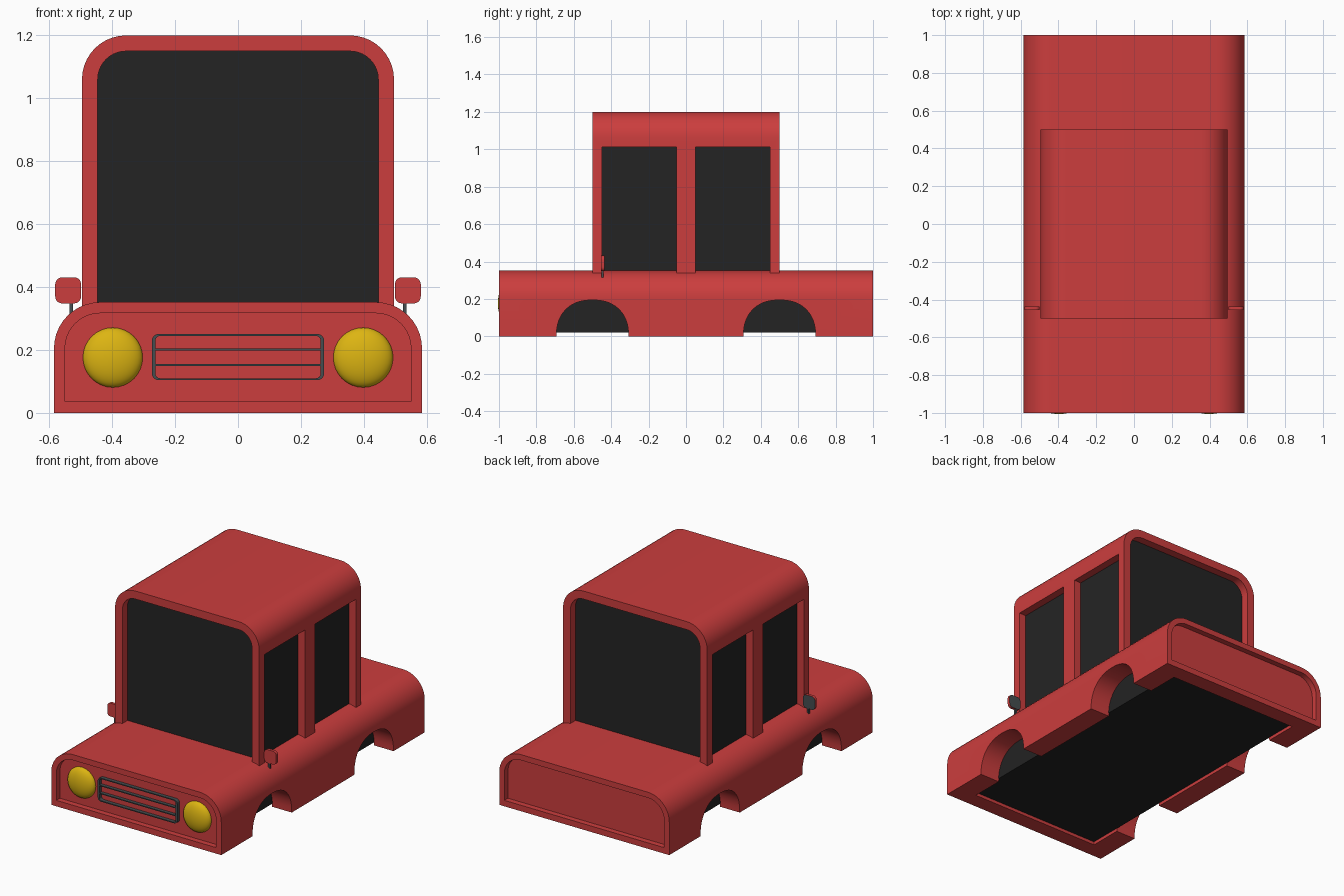
import bpy, bmesh, math
from mathutils import Vector

if "Cube" in bpy.data.objects:
    bpy.data.objects.remove(bpy.data.objects["Cube"])


def material(name, rgb):
    m = bpy.data.materials.new(name)
    m.diffuse_color = (*rgb, 1)
    m.use_nodes = True
    m.node_tree.nodes["Principled BSDF"].inputs["Base Color"].default_value = m.diffuse_color
    return m


RED = material("red paint", (0.60, 0.047, 0.047))
DARK = material("dark glass", (0.017, 0.017, 0.017))
YELLOW = material("yellow lamp", (0.72, 0.46, 0.006))
GREY = material("dark grey metal", (0.06, 0.075, 0.08))


def rounded(hw, z0, z1, r, r_low=0, cx=0, n=10):
    """Outline in the x-z plane with rounded top (and optionally bottom) corners."""
    pts = []
    for sx, sz, rad, a0 in ((1, 1, r, 0), (-1, 1, r, 90), (-1, -1, r_low, 180), (1, -1, r_low, 270)):
        ox = cx + sx * (hw - rad)
        oz = z1 - rad if sz > 0 else z0 + rad
        for i in range(n + 1 if rad else 1):
            a = math.radians(a0 + 90 * i / n)
            pts.append((ox + rad * math.cos(a), oz + rad * math.sin(a)))
    return pts


def prism(name, pts, lo, hi, mat, axis="y"):
    """Extrude an outline along y (or along x) from lo to hi."""
    bm = bmesh.new()

    def place(p, d):
        return (p[0], d, p[1]) if axis == "y" else (d, p[0], p[1])
    a = [bm.verts.new(place(p, lo)) for p in pts]
    b = [bm.verts.new(place(p, hi)) for p in pts]
    bm.faces.new(a)
    bm.faces.new(b[::-1])
    for i in range(len(pts)):
        j = (i + 1) % len(pts)
        bm.faces.new((a[i], b[i], b[j], a[j]))
    bmesh.ops.recalc_face_normals(bm, faces=bm.faces)
    me = bpy.data.meshes.new(name)
    bm.to_mesh(me)
    bm.free()
    me.materials.append(mat)
    ob = bpy.data.objects.new(name, me)
    bpy.context.collection.objects.link(ob)
    return ob


def select(ob):
    bpy.ops.object.select_all(action="DESELECT")
    ob.select_set(True)
    bpy.context.view_layer.objects.active = ob


def cut(ob, cutter):
    mod = ob.modifiers.new("cut", "BOOLEAN")
    mod.operation, mod.solver, mod.object = "DIFFERENCE", "EXACT", cutter
    select(ob)
    bpy.ops.object.modifier_apply(modifier=mod.name)
    bpy.data.objects.remove(cutter)


def smooth(ob):
    select(ob)
    bpy.ops.object.shade_smooth_by_angle(angle=math.radians(30))


def box(name, x, y, z, mat):
    return prism(name, [(x[0], z[0]), (x[1], z[0]), (x[1], z[1]), (x[0], z[1])], y[0], y[1], mat)


# Lower body with recessed end panels, open underside and wheel arches
body = prism("lower_body", rounded(0.585, 0, 0.352, 0.147), -1, 1, RED)
for s in (-1, 1):
    y0, y1 = sorted((s * 0.965, s * 1.1))
    cut(body, prism("end_cutter", rounded(0.55, 0.037, 0.317, 0.112), y0, y1, RED))
cut(body, box("floor_cutter", (-0.45, 0.45), (-0.9, 0.9), (-0.1, 0.25), RED))
for cy in (-0.5, 0.5):
    arch = [(cy - 0.193, -0.1), (cy + 0.193, -0.1)]
    for i in range(25):
        a = math.pi * i / 24
        c, sn = math.cos(a), math.sin(a)
        arch.append((cy + 0.193 * math.copysign(abs(c) ** 0.87, c), 0.194 * max(sn, 0) ** 0.87))
    cut(body, prism("arch_cutter", arch, -0.8, 0.8, RED, "x"))
smooth(body)

# Dark underbody seen through the arches and from below
box("underbody", (-0.452, 0.452), (-0.902, 0.902), (0.02, 0.26), DARK)

# Cabin frame: hollow arch with two windows on each side
cabin = prism("cabin_frame", rounded(0.496, 0.27, 1.2, 0.14), -0.5, 0.5, RED)
cut(cabin, prism("screen_cutter", rounded(0.446, 0.3, 1.15, 0.09), -0.6, 0.6, RED))
for cy in (-0.25, 0.25):
    cut(cabin, box("window_cutter", (-0.6, 0.6), (cy - 0.2, cy + 0.2), (0.3, 1.013), RED))
smooth(cabin)

# Window glass filling the cabin
smooth(prism("cabin_glass", rounded(0.448, 0.29, 1.152, 0.092), -0.45, 0.45, DARK))

# Grille frame and slats
grille = prism("grille_frame", rounded(0.274, 0.104, 0.251, 0.022, 0.022, n=4), -0.988, -0.96, GREY)
cut(grille, prism("grille_cutter", rounded(0.263, 0.110, 0.245, 0.016, 0.016, n=4), -1.1, -0.9, GREY))
for i, z in enumerate((0.152, 0.201)):
    box(f"grille_slat_{i + 1}", (-0.268, 0.268), (-0.986, -0.96), (z - 0.003, z + 0.003), GREY)

for s, side in ((-1, "left"), (1, "right")):
    # Domed headlights
    bpy.ops.mesh.primitive_uv_sphere_add(segments=32, ring_count=16, radius=1, location=(s * 0.398, -0.965, 0.176))
    lamp = bpy.context.object
    lamp.name = f"headlight_{side}"
    lamp.scale = (0.095, 0.041, 0.095)
    lamp.data.materials.append(YELLOW)
    smooth(lamp)

    # Door mirrors: red shell, grey rear face, grey stalk
    mirror = prism(f"door_mirror_{side}", rounded(0.041, 0.348, 0.431, 0.022, 0.022, s * 0.54, 5), -0.455, -0.437, RED)
    mirror.data.materials.append(GREY)
    for f in mirror.data.polygons:
        if f.normal.dot(Vector((0, 1, 0))) > 0.9:
            f.material_index = 1
    smooth(mirror)
    box(f"mirror_stalk_{side}", (s * 0.53 - 0.006, s * 0.53 + 0.006), (-0.452, -0.44), (0.3, 0.352), GREY)
